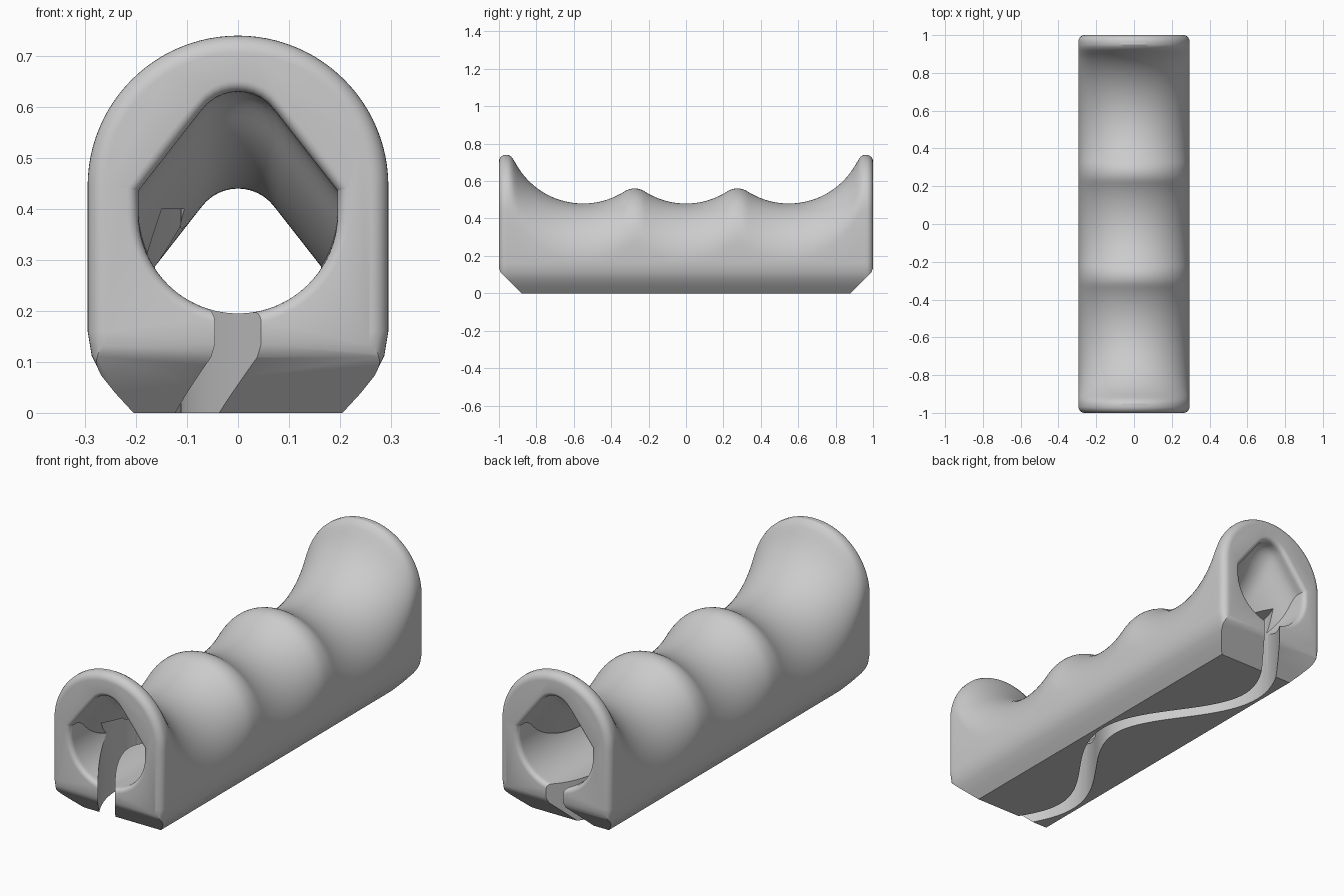
import bpy
import bmesh
from math import sin, cos, pi, sqrt, hypot
from mathutils import Vector

cube = bpy.data.objects.get("Cube")
if cube:
    bpy.data.objects.remove(cube, do_unlink=True)

HALF_W = 0.295      # half width of the grip
TOP = 0.74          # height of the end collars
BORE_R, BORE_Z = 0.195, 0.39

grey = bpy.data.materials.new("plain grey")
grey.use_nodes = True
colour = (0.6, 0.6, 0.6, 1)
grey.diffuse_color = colour
grey.node_tree.nodes["Principled BSDF"].inputs["Base Color"].default_value = colour


def smooth_min(a, b, k):
    h = max(k - abs(a - b), 0) / k
    return min(a, b) - h * h * k / 4


def scallops(y, radius, cap):
    """Height of three finger grooves of the given radius, capped at the ends."""
    height = None
    for groove in (-0.55, 0, 0.55):
        d = abs(y - groove)
        z = 0.89 - sqrt(max(0, radius ** 2 - d * d)) + 4 * max(0, d - radius)
        height = z if height is None else smooth_min(height, z, 0.1)
    return smooth_min(height, cap, 0.05)


def fillet(y, r):
    """Inset of a round edge of radius r at the two ends."""
    t = max(0, r - max(0, 1 - abs(y)))
    return r - sqrt(max(0, r * r - t * t))


def loft(name, rings):
    """Skin closed rings of points and cap both ends."""
    bm = bmesh.new()
    rows = [[bm.verts.new(p) for p in ring] for ring in rings]
    n = len(rows[0])
    for a, b in zip(rows, rows[1:]):
        for i in range(n):
            j = (i + 1) % n
            bm.faces.new((a[i], a[j], b[j], b[i]))
    bm.faces.new(rows[0])
    bm.faces.new(rows[-1])
    bmesh.ops.recalc_face_normals(bm, faces=bm.faces)
    mesh = bpy.data.meshes.new(name)
    obj = bpy.data.objects.new(name, mesh)
    bpy.context.collection.objects.link(obj)
    mesh.materials.append(grey)
    return obj, bm


def finish(obj, bm):
    bm.to_mesh(obj.data)
    bm.free()


# Grip body: arched sections whose height follows the finger grooves
def body_ring(y):
    inset = fillet(y, 0.035)
    r = HALF_W - inset
    centre = scallops(y, 0.41, TOP) - HALF_W
    side = [(0.205, 0), (0.24, 0.038), (0.268, 0.073), (0.287, 0.112), (0.295, 0.16)]
    pts = [(x - inset, z) for x, z in side]
    pts += [(r * cos(pi * i / 48), centre + r * sin(pi * i / 48)) for i in range(49)]
    pts += [(inset - x, z) for x, z in reversed(side)]
    return [(x, y, z) for x, z in pts]


end_steps = [0.965 + 0.035 * sin(pi / 2 * i / 7) for i in range(8)]
inner_steps = [-0.95 + 1.9 * i / 126 for i in range(127)]
stations = [-y for y in reversed(end_steps)] + inner_steps + end_steps
grip, bm = loft("finger_grip", [body_ring(y) for y in stations])

# Sloped lower ends, with a slightly softened upper edge
for s in (-1, 1):
    for point, normal in (((0, s, 0.12), (0, s, -1)),
                          ((0, s * 0.994, 0.12), (0, s * 0.924, -0.383))):
        cut = bmesh.ops.bisect_plane(
            bm, geom=bm.verts[:] + bm.edges[:] + bm.faces[:], dist=1e-5,
            plane_co=Vector(point), plane_no=Vector(normal), clear_outer=True)
        rim = [e for e in cut["geom_cut"] if isinstance(e, bmesh.types.BMEdge)]
        bmesh.ops.holes_fill(bm, edges=rim, sides=0)
bmesh.ops.recalc_face_normals(bm, faces=bm.faces)
finish(grip, bm)


# Bore: round floor under a peaked roof that follows the grooves
def floor_z(x):
    return BORE_Z - sqrt(max(0, BORE_R ** 2 - x * x))


def roof_z(x, peak):
    r, edge = 0.089, 0.07
    x = abs(x)
    if x < edge:
        return peak - r + sqrt(r * r - x * x)
    return peak - 0.034 - 1.28 * (x - edge)


def bore_ring(y):
    peak = scallops(y, 0.45, 0.63)
    lo, hi = 0.05, BORE_R
    if roof_z(hi, peak) - floor_z(hi) < 0.004:
        for _ in range(30):
            mid = (lo + hi) / 2
            if roof_z(mid, peak) - floor_z(mid) > 0.004:
                lo = mid
            else:
                hi = mid
    xs = [hi * sin(pi * (i / 40 - 0.5)) for i in range(41)]
    pts = [(x, roof_z(x, peak)) for x in xs]
    pts += [(x, floor_z(x)) for x in reversed(xs)]
    grow = fillet(y, 0.022)
    ring = []
    for x, z in pts:
        d = hypot(x, z - 0.4)
        ring.append((x * (1 + grow / d), y, z + (z - 0.4) * grow / d))
    return ring


lip = [0.978 + 0.022 * sin(pi / 2 * i / 5) for i in range(6)] + [1.05]
bore_y = [-y for y in reversed(lip)] + [-0.965 + 1.93 * i / 110 for i in range(111)] + lip
bore, bm = loft("bore_cutter", [bore_ring(y) for y in bore_y])
finish(bore, bm)


# Wavy slit through the floor of the bore
def slit_ring(y):
    x = 0.15 * cos(1.5 * pi * y)
    slope = -0.15 * 1.5 * pi * sin(1.5 * pi * y)
    n = Vector((1, -slope, 0)).normalized() * 0.037
    c = Vector((x, y, 0))
    low, high = Vector((0, 0, -0.1)), Vector((0, 0, 0.4))
    return [c - n + low, c + n + low, c + n + high, c - n + high]


slit, bm = loft("slit_cutter", [slit_ring(-1.1 + 2.2 * i / 120) for i in range(121)])
finish(slit, bm)

# Cut the bore and slit, then smooth
bpy.ops.object.select_all(action="DESELECT")
bpy.context.view_layer.objects.active = grip
grip.select_set(True)
for cutter in (bore, slit):
    cutter.hide_render = True
    mod = grip.modifiers.new(cutter.name, "BOOLEAN")
    mod.operation = "DIFFERENCE"
    mod.solver = "EXACT"
    mod.object = cutter
    bpy.ops.object.modifier_apply(modifier=mod.name)
    bpy.data.objects.remove(cutter, do_unlink=True)
bpy.ops.object.shade_smooth_by_angle(angle=0.5)
